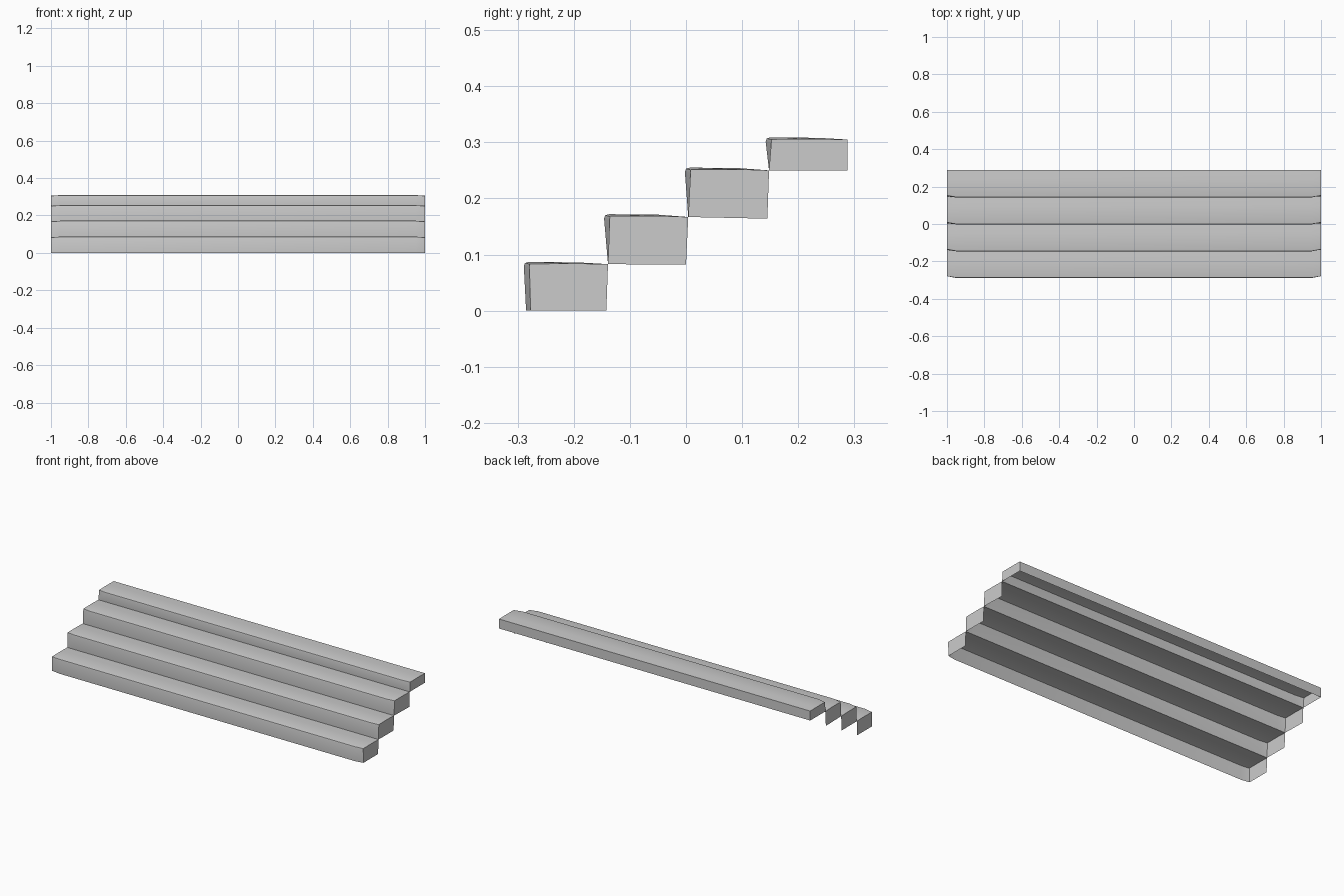
import bpy, bmesh

if "Cube" in bpy.data.objects:
    bpy.data.objects.remove(bpy.data.objects["Cube"])

# Per step: riser foot (y, z), nose (y, z of tread crest)
steps = [((-0.285, 0.0), (-0.289, 0.087)),
         ((-0.139, 0.083), (-0.146, 0.172)),
         ((0.004, 0.167), (-0.002, 0.255)),
         ((0.148, 0.250), (0.142, 0.309))]
back = (0.288, 0.305)


def finish(name, bm):
    bmesh.ops.remove_doubles(bm, verts=bm.verts, dist=1e-5)
    me = bpy.data.meshes.new(name)
    bm.to_mesh(me)
    bm.free()
    ob = bpy.data.objects.new(name, me)
    bpy.context.collection.objects.link(ob)
    return ob


def profile(worn):
    # worn = 1 gives the slightly eroded cross-section at the two ends
    pts = []
    for i, ((fy, fz), (ny, nz)) in enumerate(steps):
        end = steps[i + 1][0] if i < 3 else back
        drop = 0.0035 * worn
        pts += [(fy + (0.008 * worn if i == 0 else 0), fz),
                (ny + 0.010 * worn, nz - 0.008 - drop * 0.3),
                (ny + 0.002 + 0.0085 * worn, nz - 0.002 - drop * 0.6),
                (ny + 0.009 + 0.003 * worn, nz - drop),
                (ny + 0.65 * (end[0] - ny), nz - 0.001 - 0.6 * drop)]
    return pts + [back]


# Stair shell: continuous treads and risers
bm = bmesh.new()
rows = [[bm.verts.new((x, y, z)) for y, z in profile(w)]
        for x, w in ((-1, 1), (-0.95, 0), (0.95, 0), (1, 1))]
for a, b in zip(rows, rows[1:]):
    for j in range(len(a) - 1):
        bm.faces.new((a[j], b[j], b[j + 1], a[j + 1]))
shell = finish("treads_and_risers", bm)
bpy.context.view_layer.objects.active = shell
shell.select_set(True)
bpy.ops.object.shade_smooth_by_angle(angle=0.7)

# End panels: close both sides of every step
bm = bmesh.new()
edge = profile(1)
foot_backs = [(-0.142, 0.0), (0.0, 0.082), (0.145, 0.164), (0.288, 0.250)]
for side in (-1, 1):
    for i, foot in enumerate(foot_backs):
        outline = edge[i * 5:i * 5 + 6] + [foot]
        vs = [bm.verts.new((side, y, z)) for y, z in outline]
        bm.faces.new(vs if side < 0 else vs[::-1])
bmesh.ops.reverse_faces(bm, faces=bm.faces)
bm.normal_update()
for f in bm.faces:
    if f.normal.x * f.calc_center_median().x < 0:
        f.normal_flip()
finish("end_panels", bm)

# Back panel: behind the top step only
bm = bmesh.new()
bm.faces.new([bm.verts.new((x, back[0], z)) for x, z in
              ((1, 0.25), (-1, 0.25), (-1, back[1]), (1, back[1]))])
finish("back_panel", bm)
